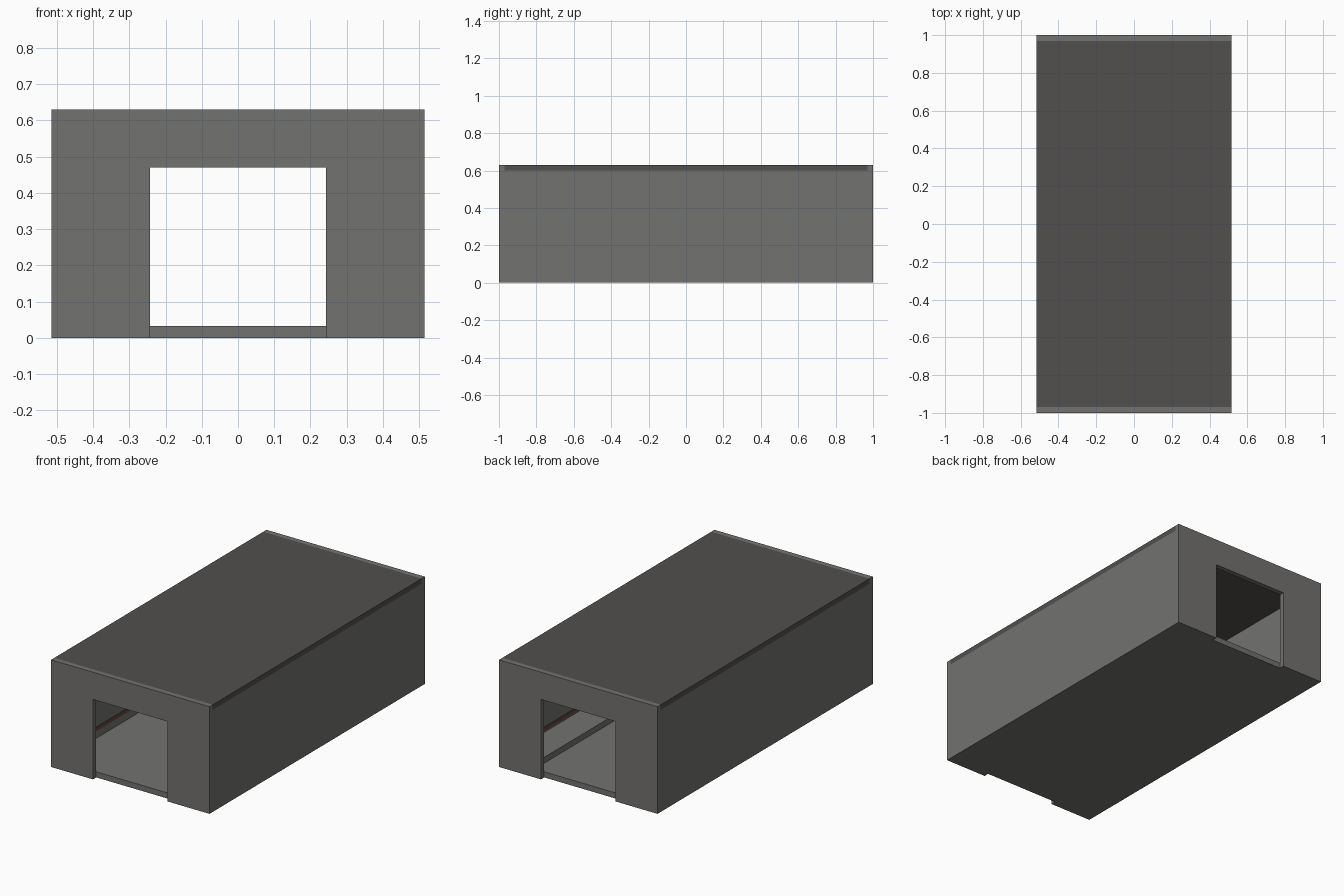
import bpy, bmesh

if "Cube" in bpy.data.objects:
    bpy.data.objects.remove(bpy.data.objects["Cube"])

HW, HL, H, T = 0.515, 1.0, 0.63, 0.03   # half width, half length, height, wall thickness
DOOR_W, DOOR_H = 0.243, 0.47
FLOOR = 0.033


def material(name, rgb):
    m = bpy.data.materials.new(name)
    m.diffuse_color = (*rgb, 1)
    m.use_nodes = True
    m.node_tree.nodes["Principled BSDF"].inputs["Base Color"].default_value = m.diffuse_color
    return m


concrete = material("concrete", (0.17, 0.168, 0.162))
roofing = material("dark_roofing", (0.085, 0.079, 0.077))
rust = material("brown_trim", (0.12, 0.06, 0.05))


def finish(name, bm, mat):
    bmesh.ops.recalc_face_normals(bm, faces=bm.faces)
    me = bpy.data.meshes.new(name)
    bm.to_mesh(me)
    bm.free()
    me.materials.append(mat)
    ob = bpy.data.objects.new(name, me)
    bpy.context.collection.objects.link(ob)
    return ob


def box(name, x, y, z, mat):
    bm = bmesh.new()
    bmesh.ops.create_cube(bm, size=1)
    for v in bm.verts:
        for i, (a, b) in enumerate((x, y, z)):
            v.co[i] = a if v.co[i] < 0 else b
    return finish(name, bm, mat)


def end_wall(name, y0, y1):
    # Wall outline with a doorway open at the bottom
    pts = [(-HW, 0), (-DOOR_W, 0), (-DOOR_W, DOOR_H), (DOOR_W, DOOR_H),
           (DOOR_W, 0), (HW, 0), (HW, H), (-HW, H)]
    bm = bmesh.new()
    face = bm.faces.new([bm.verts.new((x, y0, z)) for x, z in pts])
    ext = bmesh.ops.extrude_face_region(bm, geom=[face], use_keep_orig=True)
    moved = [g for g in ext["geom"] if isinstance(g, bmesh.types.BMVert)]
    bmesh.ops.translate(bm, verts=moved, vec=(0, y1 - y0, 0))
    return finish(name, bm, concrete)


inner = (-HL + T, HL - T)

# End walls with doorways
end_wall("front_wall", -HL, -HL + T)
end_wall("back_wall", HL - T, HL)

# Side walls and the low trim strip along each
for side, s in (("left", -1), ("right", 1)):
    box(side + "_wall", sorted((s * HW, s * (HW - T))), inner, (0, H - T), concrete)
    box(side + "_trim", sorted((s * (HW - T), s * (HW - T - 0.004))), inner,
        (0.078, 0.1), rust)

# Floor, roof slab and raised ledge along the right wall
box("floor", (-HW + T, HW - T), inner, (0, FLOOR), concrete)
box("roof", (-HW, HW), inner, (H - T, H), roofing)
box("ledge", (0.305, HW - T), inner, (FLOOR, 0.068), concrete)
